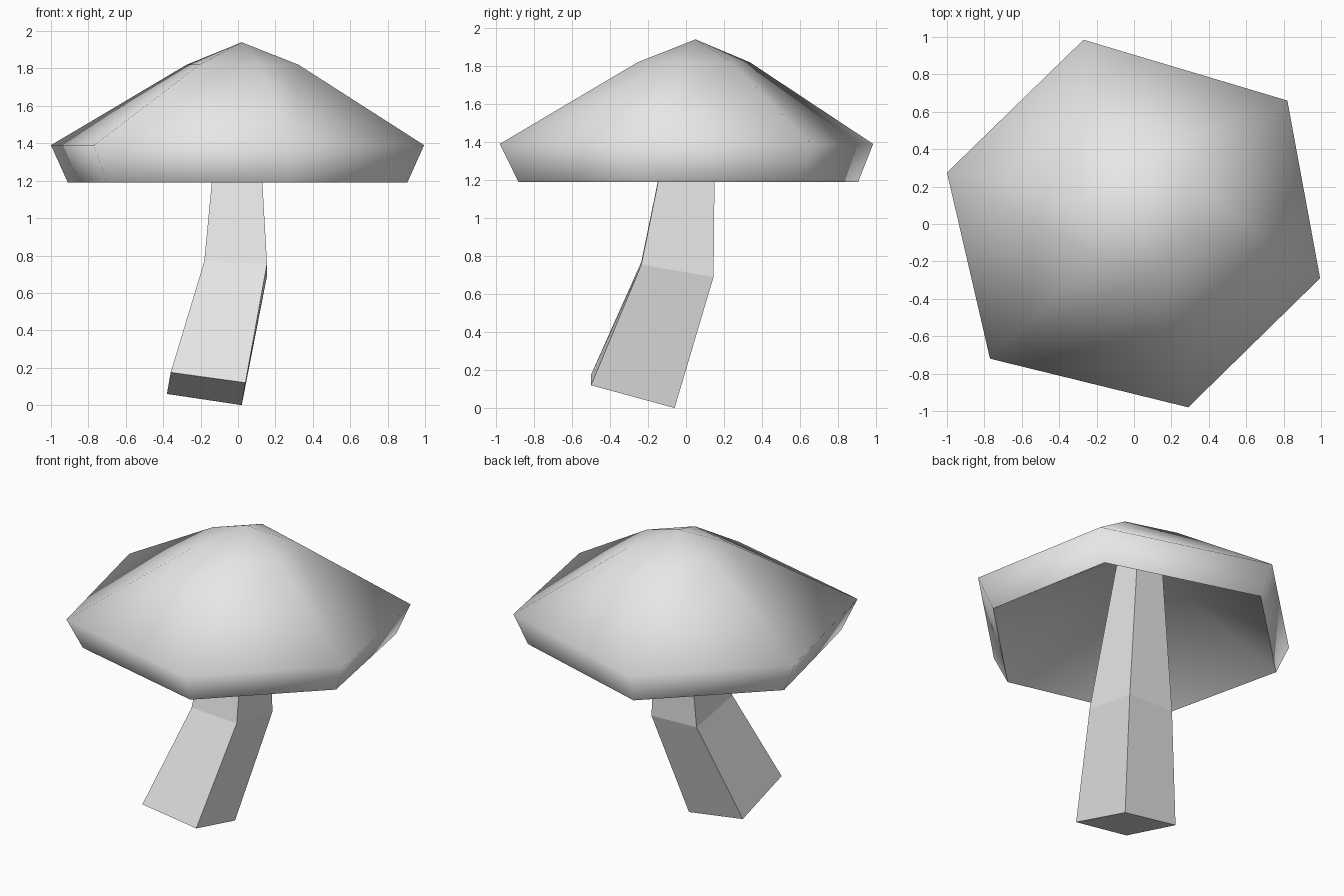
import bpy
from mathutils import Vector

# Remove the default cube
old = bpy.data.objects.get("Cube")
if old:
    bpy.data.objects.remove(old, do_unlink=True)

grey = bpy.data.materials.new("pale_grey")
grey.use_nodes = True
colour = (0.8, 0.8, 0.8, 1)
grey.diffuse_color = colour
bsdf = next(n for n in grey.node_tree.nodes if n.type == 'BSDF_PRINCIPLED')
bsdf.inputs["Base Color"].default_value = colour


def add_mesh(name, verts, faces, smooth):
    mesh = bpy.data.meshes.new(name)
    mesh.from_pydata(verts, [], faces)
    mesh.materials.append(grey)
    for face in mesh.polygons:
        face.use_smooth = smooth
    mesh.update()
    obj = bpy.data.objects.new(name, mesh)
    bpy.context.collection.objects.link(obj)
    return obj


def bridge(lower, upper, count):
    """Quads between two rings given by their first vertex index."""
    return [(lower + i, lower + (i + 1) % count,
             upper + (i + 1) % count, upper + i) for i in range(count)]


# Cap: six-sided rings, a low peak and a hollow cone underneath
outline = [(0.82, 0.66), (-0.27, 0.985), (-1.0, 0.275),
           (-0.77, -0.72), (0.29, -0.98), (0.995, -0.29)]
sides = len(outline)
rings = [(0.91, 0.0, 0.01, 1.19),   # scale, centre x, centre y, height
         (1.0, 0.0, 0.0, 1.39),
         (0.3, 0.025, 0.04, 1.82)]
cap_verts = [(x * s + cx, y * s + cy, z)
             for s, cx, cy, z in rings for x, y in outline]
peak = len(cap_verts)
cap_verts += [(0.02, 0.05, 1.94), (0.02, 0.04, 1.77)]
cap_faces = bridge(0, sides, sides) + bridge(sides, 2 * sides, sides)
for i in range(sides):
    j = (i + 1) % sides
    cap_faces.append((2 * sides + i, 2 * sides + j, peak))
    cap_faces.append((j, i, peak + 1))
cap = add_mesh("mushroom_cap", cap_verts, cap_faces, True)
# Keep the bottom rim crisp
for edge in cap.data.edges:
    if all(v < sides for v in edge.vertices):
        edge.use_edge_sharp = True

# Stem: bent, tapering square post cut at a slant at the foot
stem_verts = [
    (-0.36, -0.5, 0.175), (0.04, -0.5, 0.12), (0.02, -0.06, 0.0), (-0.38, -0.06, 0.06),
    (-0.18, -0.235, 0.77), (0.155, -0.235, 0.755), (0.155, 0.145, 0.69), (-0.18, 0.145, 0.7),
    (-0.09, -0.04, 1.72), (0.1, -0.04, 1.72), (0.1, 0.155, 1.72), (-0.09, 0.155, 1.72)]
stem_faces = bridge(0, 4, 4) + bridge(4, 8, 4) + [(3, 2, 1, 0), (8, 9, 10, 11)]
add_mesh("mushroom_stem", stem_verts, stem_faces, False)
